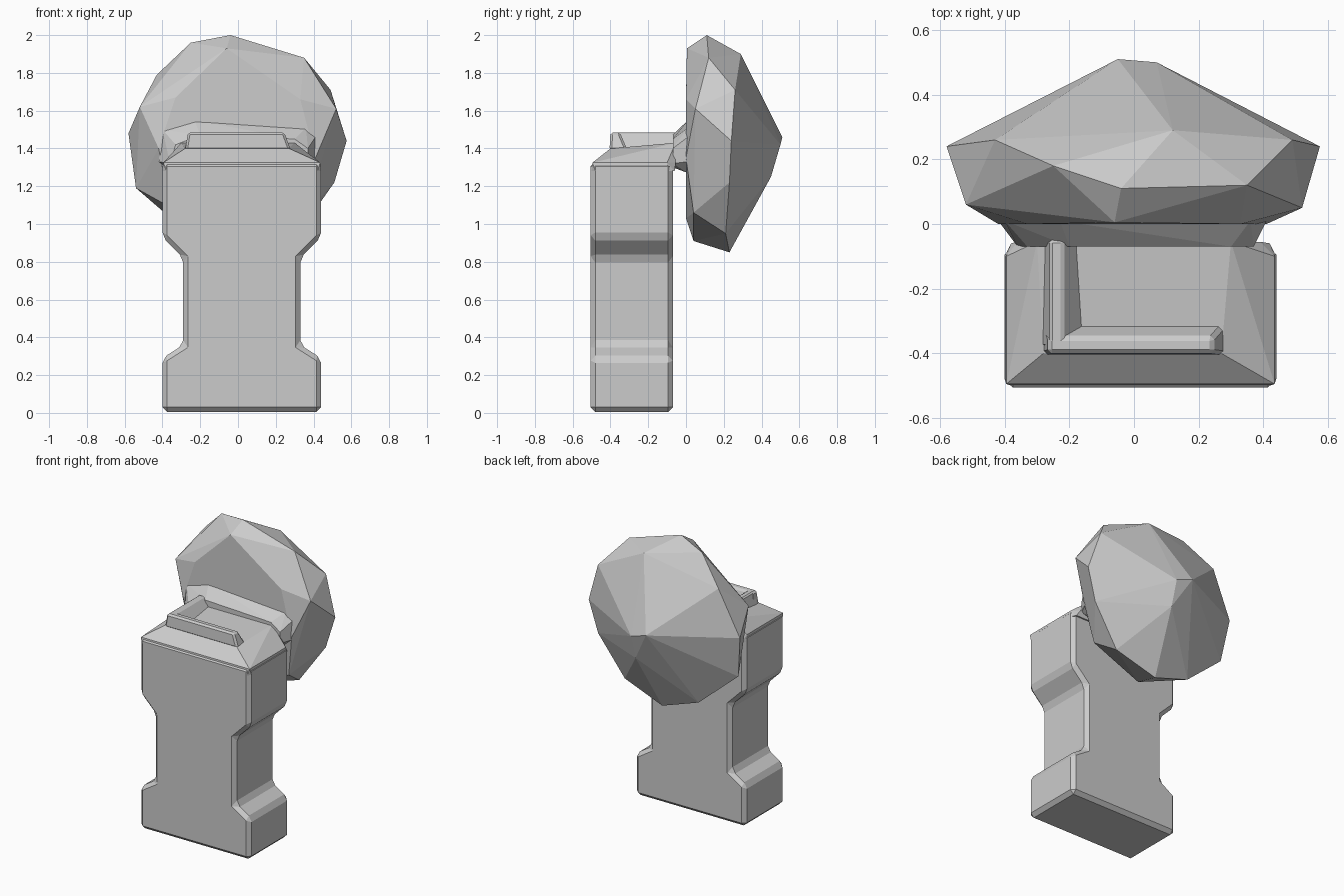
import bpy, bmesh


def finish(name, bm, bevel=0):
    bmesh.ops.recalc_face_normals(bm, faces=bm.faces)
    me = bpy.data.meshes.new(name)
    bm.to_mesh(me)
    bm.free()
    ob = bpy.data.objects.new(name, me)
    bpy.context.collection.objects.link(ob)
    if bevel:
        m = ob.modifiers.new("soft_edges", 'BEVEL')
        m.width, m.segments, m.limit_method = bevel, 1, 'ANGLE'
    return ob


def hull(name, pts, bevel=0):
    bm = bmesh.new()
    for p in pts:
        bm.verts.new(p)
    res = bmesh.ops.convex_hull(bm, input=bm.verts)
    junk = [g for g in res["geom_interior"] if isinstance(g, bmesh.types.BMVert)]
    bmesh.ops.delete(bm, geom=junk, context='VERTS')
    bmesh.ops.dissolve_limit(bm, angle_limit=0.02, verts=bm.verts, edges=bm.edges)
    return finish(name, bm, bevel)


def rect(x0, x1, y0, y1, z):
    return [(x, y, z) for x in (x0, x1) for y in (y0, y1)]


# body: spool-shaped front profile pushed back in y
half = [(0.42, 0.005), (0.42, 0.29), (0.31, 0.36), (0.31, 0.82), (0.42, 0.93), (0.42, 1.33)]
profile = [(0.02 + x, z) for x, z in half] + [(0.02 - x, z) for x, z in reversed(half)]
bm = bmesh.new()
face = bm.faces.new([bm.verts.new((x, -0.505, z)) for x, z in profile])
ext = bmesh.ops.extrude_face_region(bm, geom=[face])
moved = [g for g in ext["geom"] if isinstance(g, bmesh.types.BMVert)]
bmesh.ops.translate(bm, vec=(0, 0.435, 0), verts=moved)
finish("body", bm, 0.025)

# sloped cap on the upper block
hull("top_cap", rect(-0.40, 0.44, -0.48, -0.10, 1.28) + rect(-0.38, 0.42, -0.50, -0.06, 1.28)
     + rect(-0.395, 0.435, -0.495, -0.10, 1.325) + rect(-0.36, 0.39, -0.10, -0.055, 1.325)
     + rect(-0.28, 0.27, -0.40, -0.27, 1.40)
     + [(-0.30, -0.055, 1.43), (0.30, -0.055, 1.43)])

# L-shaped ridge on the cap
hull("ridge_bar", rect(-0.28, 0.28, -0.405, -0.31, 1.39)
     + rect(-0.265, 0.245, -0.40, -0.35, 1.485), 0.012)
hull("ridge_arm", rect(-0.285, -0.15, -0.38, -0.05, 1.39)
     + rect(-0.26, -0.22, -0.38, -0.05, 1.485), 0.008)

# flared collar joining the body to the rock
front = [(-0.36, 1.32), (-0.33, 1.42), (-0.20, 1.47), (0.30, 1.45), (0.37, 1.40), (0.37, 1.32),
         (0.30, 1.30), (-0.30, 1.30)]
back = [(-0.42, 1.33), (-0.40, 1.50), (-0.23, 1.55), (0.36, 1.51), (0.41, 1.46), (0.41, 1.33),
        (0.34, 1.27), (-0.34, 1.27)]
hull("collar", [(x, -0.07, z) for x, z in front] + [(x, 0.01, z) for x, z in back])

# faceted rock
hull("rock", [
    (-0.04, 0.11, 2.0), (0.35, 0.12, 1.88), (0.12, 0.29, 1.90), (0.49, 0.26, 1.71),
    (0.52, 0.05, 1.61), (0.575, 0.24, 1.44), (-0.06, 0.005, 1.93), (-0.25, 0.18, 1.96),
    (-0.43, 0.26, 1.79), (-0.52, 0.06, 1.62), (-0.58, 0.24, 1.48), (-0.54, 0.20, 1.19),
    (0.51, 0.23, 1.22), (-0.05, 0.51, 1.46), (0.07, 0.45, 1.25), (0.07, 0.50, 1.42),
    (0.02, 0.23, 0.85), (0.32, 0.21, 0.95), (-0.25, 0.22, 0.94), (0.0, 0.04, 0.91),
    (0.41, 0.0, 1.35), (-0.42, 0.0, 1.40), (0.33, 0.0, 1.66), (-0.33, 0.0, 1.67),
    (0.36, 0.04, 1.06), (-0.36, 0.04, 1.09), (0.0, 0.0, 1.03)])
